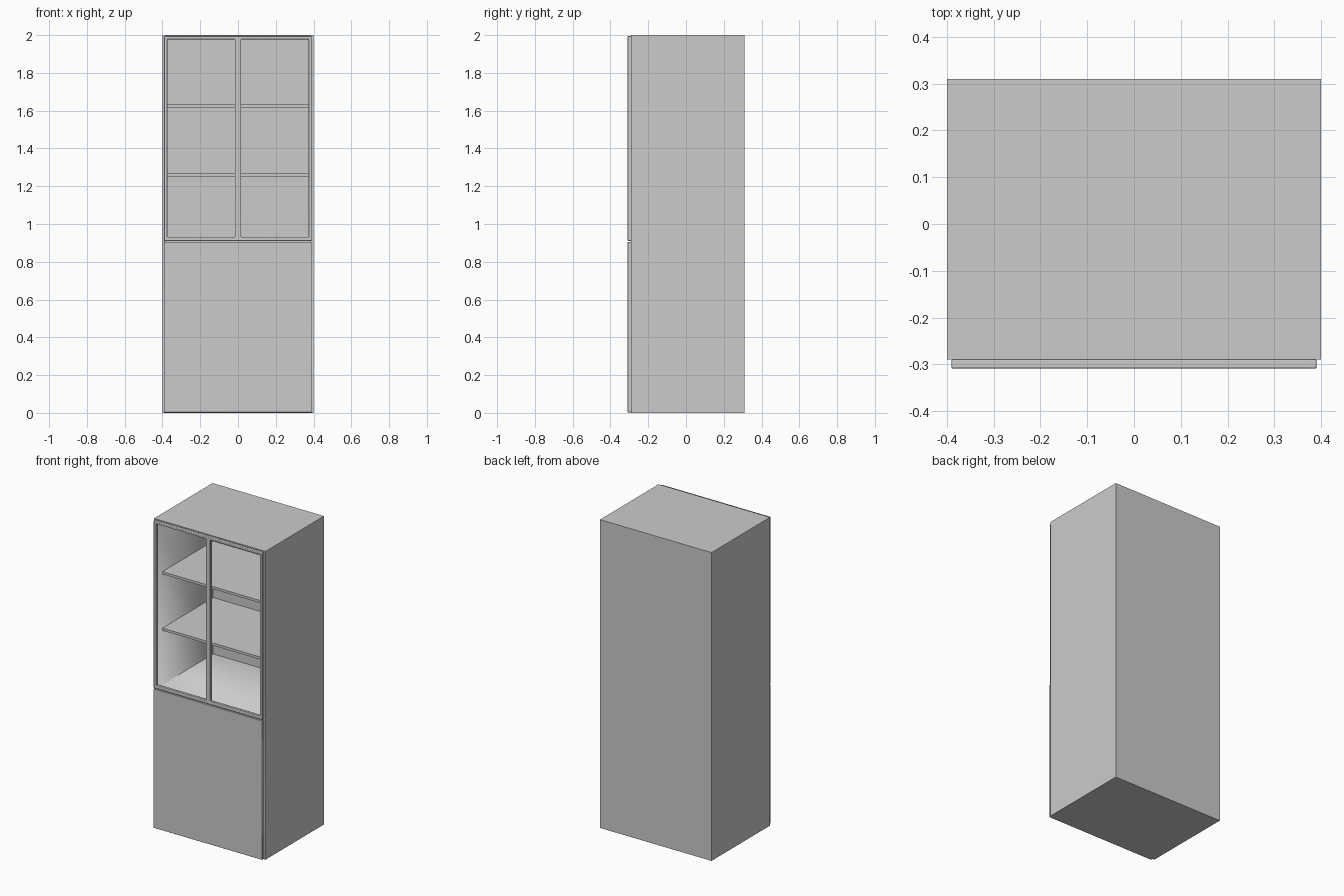
import bpy, bmesh

if "Cube" in bpy.data.objects:
    bpy.data.objects.remove(bpy.data.objects["Cube"])


def finish(name, bm, bevel=0.0):
    bmesh.ops.recalc_face_normals(bm, faces=bm.faces)
    mesh = bpy.data.meshes.new(name)
    bm.to_mesh(mesh)
    bm.free()
    ob = bpy.data.objects.new(name, mesh)
    bpy.context.collection.objects.link(ob)
    if bevel:
        mod = ob.modifiers.new("edge_bevel", 'BEVEL')
        mod.width = bevel
        mod.segments = 2
        mod.limit_method = 'ANGLE'
    bpy.ops.object.select_all(action='DESELECT')
    ob.select_set(True)
    bpy.context.view_layer.objects.active = ob
    bpy.ops.object.shade_smooth_by_angle()
    return ob


def box(name, lo, hi, bevel=0.0):
    bm = bmesh.new()
    bmesh.ops.create_cube(bm, size=1)
    for v in bm.verts:
        v.co = [(a + b) / 2 + c * (b - a) for a, b, c in zip(lo, hi, v.co)]
    return finish(name, bm, bevel)


# Cabinet body with an open display compartment in the upper half
body = box("cabinet_body", (-0.4, -0.29, 0), (0.4, 0.31, 2))
cutter = box("compartment_cutter", (-0.384, -0.4, 0.902), (0.384, 0.294, 1.984))
cutter.hide_render = True
cutter.hide_set(True)
cut = body.modifiers.new("compartment", 'BOOLEAN')
cut.operation = 'DIFFERENCE'
cut.solver = 'EXACT'
cut.object = cutter

# Shelves set back from the glazed front
for i, top in enumerate((1.268, 1.634)):
    box(f"shelf_{i + 1}", (-0.386, -0.225, top - 0.016), (0.386, 0.296, top))

# Lower front panel
box("lower_panel", (-0.39, -0.309, 0.003), (0.39, -0.289, 0.905), 0.002)

# Upper door frame: a grid of strips around two openings
xs = (-0.39, -0.374, -0.016, 0.016, 0.374, 0.39)
zs = (0.91, 0.932, 1.978, 1.994)
bm = bmesh.new()
grid = [[bm.verts.new((x, -0.309, z)) for z in zs] for x in xs]
for i in range(5):
    for j in range(3):
        if not (i in (1, 3) and j == 1):
            bm.faces.new((grid[i][j], grid[i + 1][j],
                          grid[i + 1][j + 1], grid[i][j + 1]))
ext = bmesh.ops.extrude_face_region(bm, geom=bm.faces[:], use_keep_orig=True)
bmesh.ops.translate(bm, vec=(0, 0.02, 0),
                    verts=[g for g in ext["geom"] if isinstance(g, bmesh.types.BMVert)])
finish("upper_door_frame", bm, 0.003)
